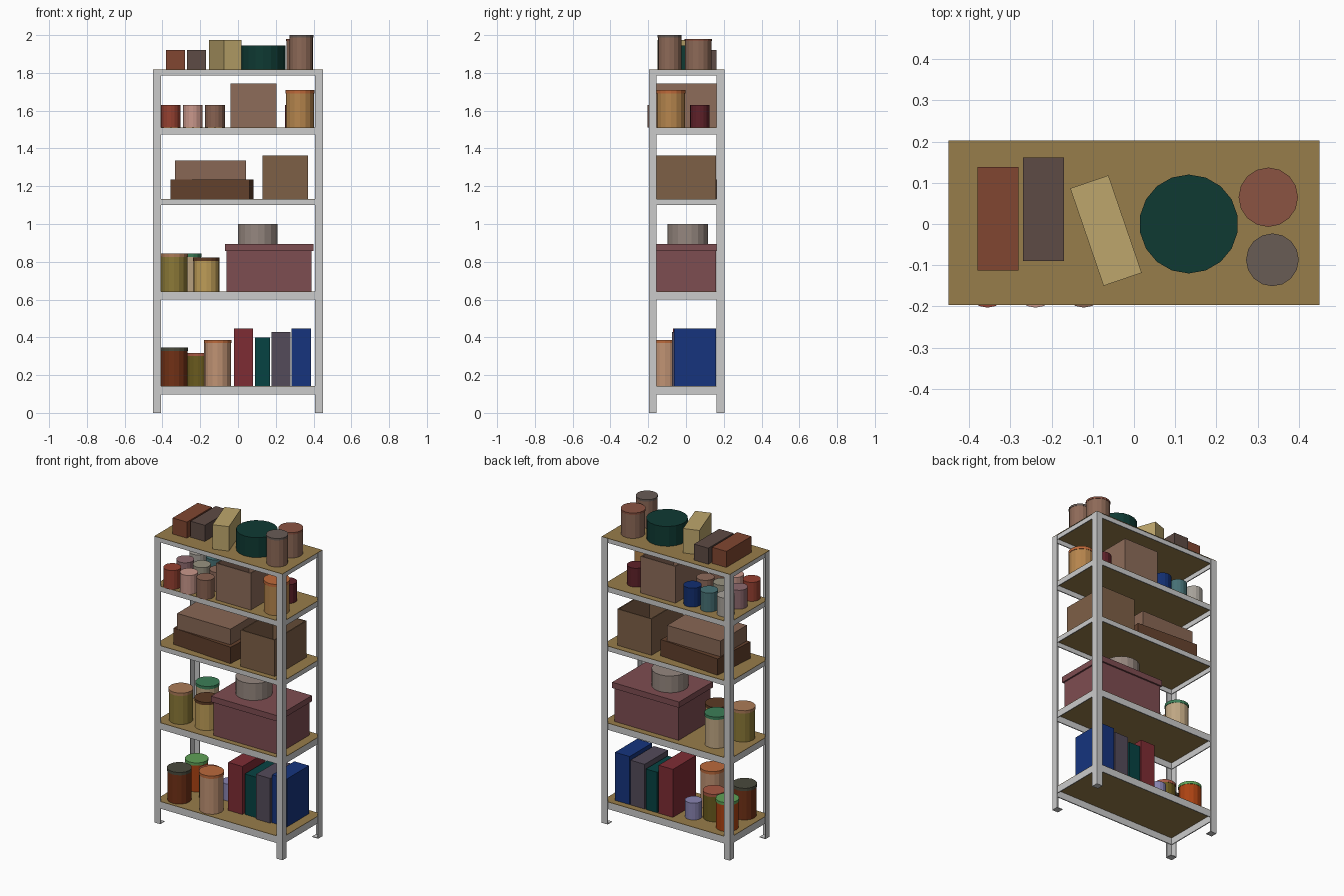
import bpy, bmesh
from math import radians
from mathutils import Matrix, Vector

if "Cube" in bpy.data.objects:
    bpy.data.objects.remove(bpy.data.objects["Cube"])

CY = 0.003                      # frame sits slightly back; front jars overhang
mats = {}


def paint(ob, rgb):
    if rgb is None:
        return
    if rgb not in mats:
        m = bpy.data.materials.new("paint_%d_%d_%d" % rgb)
        m.diffuse_color = [(c / 255) ** 2.2 for c in rgb] + [1]
        m.use_nodes = True
        m.node_tree.nodes["Principled BSDF"].inputs["Base Color"].default_value = m.diffuse_color
        mats[rgb] = m
    ob.data.materials.append(mats[rgb])


def finish(bm, name, rgb):
    bmesh.ops.recalc_face_normals(bm, faces=bm.faces)
    me = bpy.data.meshes.new(name)
    bm.to_mesh(me)
    bm.free()
    ob = bpy.data.objects.new(name, me)
    bpy.context.collection.objects.link(ob)
    paint(ob, rgb)
    return ob


def add_box(bm, x0, x1, y0, y1, z0, z1):
    m = Matrix.Translation(((x0 + x1) / 2, (y0 + y1) / 2, (z0 + z1) / 2)) \
        @ Matrix.Diagonal((x1 - x0, y1 - y0, z1 - z0, 1))
    return bmesh.ops.create_cube(bm, size=1, matrix=m)["verts"]


def box(name, x0, x1, y0, y1, z0, z1, rgb=None, rot=0):
    bm = bmesh.new()
    v = add_box(bm, x0, x1, y0, y1, z0, z1)
    c = Vector(((x0 + x1) / 2, (y0 + y1) / 2, 0))
    bmesh.ops.rotate(bm, verts=v, cent=c, matrix=Matrix.Rotation(radians(rot), 3, 'Z'))
    return finish(bm, name, rgb)


def drum(name, x, y, r, z0, z1, rgb, n=16):
    bm = bmesh.new()
    bmesh.ops.create_cone(bm, cap_ends=True, segments=n, radius1=r, radius2=r, depth=z1 - z0,
                          matrix=Matrix.Translation((x, y, (z0 + z1) / 2)))
    return finish(bm, name, rgb)


def can(name, x, y, r, z0, z1, body, lid, h=0.018):
    drum(name + "_body", x, y, r * 0.97, z0, z1 - h, body)
    drum(name + "_lid", x, y, r, z1 - h, z1, lid)


def carton(name, x0, x1, y0, y1, z0, z1, rgb, t=0.01):
    # open-topped box: inset the top face and push it down
    bm = bmesh.new()
    add_box(bm, x0, x1, y0, y1, z0, z1)
    bm.normal_update()
    top = max(bm.faces, key=lambda f: f.calc_center_median().z)
    bmesh.ops.inset_region(bm, faces=[top], thickness=t)
    new = bmesh.ops.extrude_discrete_faces(bm, faces=[top])["faces"][0]
    bmesh.ops.translate(bm, verts=new.verts, vec=(0, 0, t - (z1 - z0)))
    return finish(bm, name, rgb)


# Angle-iron posts with foot plates
W, D, L, T = 0.45, 0.20, 0.042, 0.005
for sx, nx in ((-1, "left"), (1, "right")):
    for sy, ny in ((-1, "front"), (1, "back")):
        bm = bmesh.new()
        pts = [(0, 0), (L, 0), (L, T), (T, T), (T, L), (0, L)]
        vs = [bm.verts.new((sx * (W - a), CY + sy * (D - b), 0)) for a, b in pts]
        f = bm.faces.new(vs)
        up = bmesh.ops.extrude_face_region(bm, geom=[f])["geom"]
        bmesh.ops.translate(bm, vec=(0, 0, 1.815),
                            verts=[v for v in up if isinstance(v, bmesh.types.BMVert)])
        finish(bm, f"{ny}_{nx}_post", None)
        xs = sorted((sx * (W - 0.001), sx * (W - L)))
        ys = sorted((CY + sy * (D - 0.001), CY + sy * (D - L)))
        box(f"{ny}_{nx}_foot", *xs, *ys, 0, 0.004)

# Shelves: steel rim and thin board
WOOD = (150, 124, 76)
SHELVES = [(0.097, 0.143), (0.60, 0.643), (1.10, 1.132), (1.475, 1.51), (1.787, 1.818)]
for i, (z0, z1) in enumerate(SHELVES, 1):
    e = 0 if i == 5 else 0.003
    w, d, zt = W - 0.003, D - 0.003, z1 - 0.003
    bm = bmesh.new()
    for s in (-1, 1):
        y = CY + s * (d - 0.003)
        add_box(bm, -w, w, y - 0.003, y + 0.003, z0, zt)
        x = s * (w - 0.003)
        add_box(bm, x - 0.003, x + 0.003, CY - d + 0.006, CY + d - 0.006, z0, zt)
    finish(bm, f"shelf_rim_{i}", None)
    box(f"shelf_board_{i}", -W + e, W - e, CY - D + e, CY + D - e, zt, z1, WOOD)
S1, S2, S3, S4, S5 = [z for _, z in SHELVES]

# Bottom shelf: binders and cans
box("maroon_binder", -0.02, 0.08, -0.07, 0.16, S1, 0.448, (125, 48, 55))
box("teal_binder", 0.09, 0.17, -0.06, 0.16, S1, 0.40, (15, 68, 68))
box("grey_binder", 0.178, 0.278, -0.075, 0.16, S1, 0.427, (84, 76, 90))
box("blue_binder", 0.284, 0.387, -0.063, 0.16, S1, 0.448, (28, 55, 125))
can("rust_can", -0.338, -0.105, 0.072, S1, 0.345, (112, 52, 28), (75, 75, 62))
can("peach_can", -0.108, -0.112, 0.073, S1, 0.387, (190, 145, 115), (185, 105, 62))
can("olive_can", -0.212, 0.022, 0.065, S1, 0.318, (105, 90, 35), (165, 88, 68))
can("orange_can", -0.35, 0.085, 0.068, S1, 0.328, (170, 68, 25), (95, 160, 88))
drum("lavender_jar", -0.11, 0.08, 0.05, S1, 0.25, (135, 130, 175))

# Second shelf: lidded trunk, tin and cans
box("trunk_body", -0.06, 0.39, -0.16, 0.16, S2, 0.856, (125, 78, 82))
box("trunk_lid", -0.07, 0.40, -0.17, 0.17, 0.856, 0.893, (125, 78, 82))
drum("round_tin", 0.105, 0.01, 0.107, 0.893, 1.0, (148, 134, 126), 18)
can("olive_tin", -0.338, -0.09, 0.072, S2, 0.843, (138, 120, 58), (170, 122, 88))
can("yellow_tin", -0.168, -0.074, 0.071, S2, 0.823, (188, 155, 88), (92, 60, 40))
can("tan_tin", -0.263, 0.07, 0.07, S2, 0.843, (190, 165, 130), (62, 125, 88))

# Third shelf: stacked flat boxes and open carton
box("flat_box", -0.348, 0.073, -0.15, 0.15, S3, 1.236, (98, 66, 48), -4)
box("upper_box", -0.333, 0.042, -0.135, 0.13, 1.236, 1.335, (135, 103, 85))
carton("large_carton", 0.13, 0.37, -0.16, 0.16, S3, 1.363, (125, 96, 72))

# Fourth shelf: grid of small jars, carton and cans
JARS = [[(148, 66, 52), (200, 150, 138), (135, 98, 82)],
        [(140, 105, 110), (150, 145, 128), (140, 105, 90)],
        [(165, 160, 152), (72, 112, 116), (25, 50, 112)]]
for r, row in enumerate(JARS):
    for c, col in enumerate(row):
        drum(f"small_jar_{r + 1}_{c + 1}", -0.356 + 0.117 * c, -0.151 + 0.13 * r,
             0.052, S4, 1.63, col)
carton("upper_carton", -0.04, 0.204, -0.163, 0.163, S4, 1.743, (140, 108, 90))
can("amber_can", 0.328, -0.08, 0.077, S4, 1.71, (180, 132, 78), (190, 105, 60))
drum("maroon_jar", 0.30, 0.073, 0.052, S4, 1.63, (95, 38, 45))

# Top shelf: boxes, drum and cans
box("rust_box", -0.38, -0.28, -0.113, 0.138, S5, 1.92, (128, 72, 52))
box("umber_box", -0.27, -0.17, -0.09, 0.162, S5, 1.92, (94, 76, 70))
box("tan_box", -0.117, -0.019, -0.141, 0.109, S5, 1.973, (188, 165, 108), 18.9)
drum("green_drum", 0.133, 0.0, 0.12, S5, 1.944, (22, 60, 54), 18)
can("tall_can_back", 0.326, 0.065, 0.072, S5, 1.98, (140, 105, 88), (138, 84, 68), 0.012)
can("tall_can_front", 0.336, -0.087, 0.064, S5, 2.0, (140, 105, 88), (104, 92, 86), 0.012)
